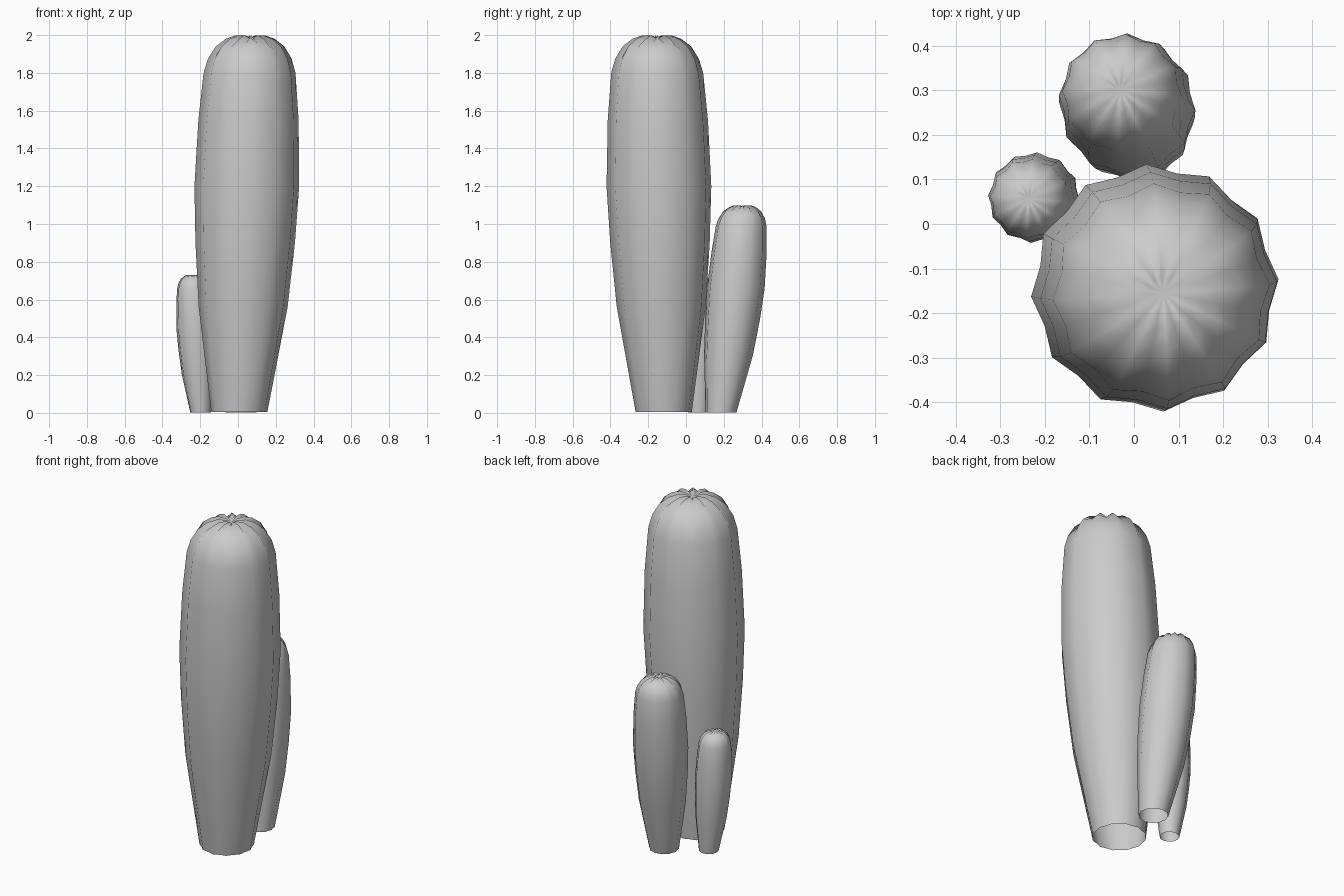
import bpy, bmesh
from math import sin, cos, radians, pi

if "Cube" in bpy.data.objects:
    bpy.data.objects.remove(bpy.data.objects["Cube"])

RIBS = 12
# radius, height, groove depth (fraction of radius), groove drop in z (full-size stem)
PROFILE = [
    (0.149, 0.005, 0.05, 0.0), (0.236, 0.56, 0.06, 0.0), (0.264, 0.90, 0.06, 0.0),
    (0.278, 1.20, 0.06, 0.0), (0.266, 1.55, 0.06, 0.0), (0.244, 1.80, 0.07, 0.0),
    (0.222, 1.875, 0.08, 0.005), (0.182, 1.94, 0.09, 0.012), (0.130, 1.98, 0.09, 0.022),
    (0.080, 1.998, 0.08, 0.026), (0.035, 1.996, 0.05, 0.016),
]


def stem(name, scale, base, tip, turn):
    """Ribbed, open-bottomed stem leaning from base to tip."""
    bm = bmesh.new()
    n = RIBS * 2

    def centre(z):
        t = z / 2
        t = t * (1.35 - 0.35 * t)
        return [b + (e - b) * t for b, e in zip(base, tip)]

    rings = []
    for r, z, groove, drop in PROFILE:
        cx, cy = centre(z)
        ring = []
        for i in range(n):
            a = radians(turn) + 2 * pi * i / n
            valley = i % 2
            rr = r * scale * (1 - groove * valley)
            ring.append(bm.verts.new((cx + rr * cos(a), cy + rr * sin(a),
                                      (z - drop * valley) * scale)))
        rings.append(ring)
    for lo, hi in zip(rings, rings[1:]):
        for i in range(n):
            j = (i + 1) % n
            bm.faces.new((lo[i], lo[j], hi[j], hi[i]))
    # dimpled crown
    pole = bm.verts.new((*tip, 1.978 * scale))
    for i in range(n):
        bm.faces.new((rings[-1][i], rings[-1][(i + 1) % n], pole))
    for f in bm.faces:
        f.smooth = True
    mesh = bpy.data.meshes.new(name)
    bm.to_mesh(mesh)
    bm.free()
    ob = bpy.data.objects.new(name, mesh)
    bpy.context.collection.objects.link(ob)
    return ob


# tall stem with two smaller offshoots
stem("main_stem", 1.0, (0.007, -0.118), (0.065, -0.155), 4)
stem("back_stem", 0.55, (0.017, 0.185), (-0.03, 0.300), -3)
stem("small_side_stem", 0.366, (-0.198, 0.066), (-0.236, 0.056), -4)
